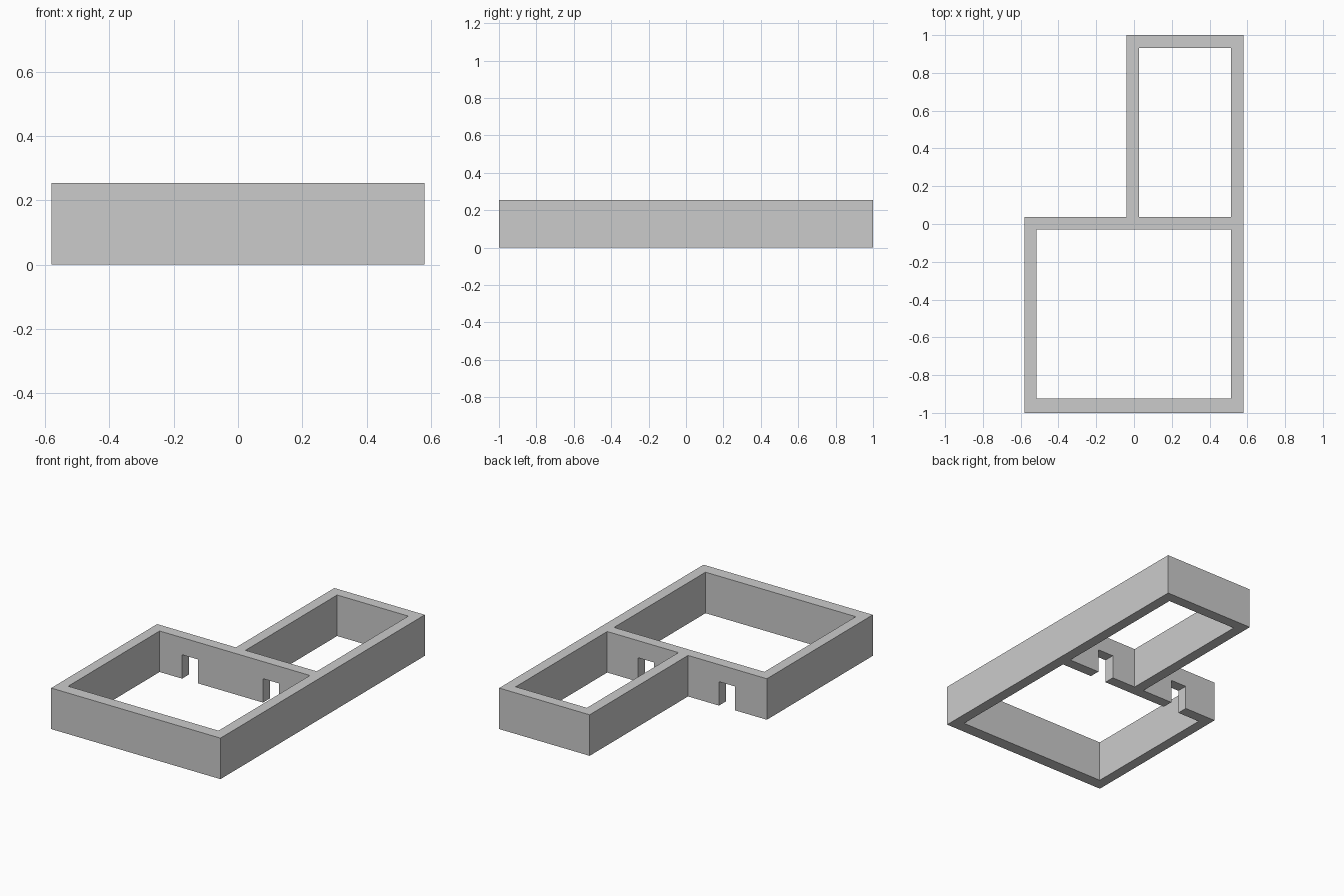
import bpy, bmesh

if "Cube" in bpy.data.objects:
    bpy.data.objects.remove(bpy.data.objects["Cube"])

HEIGHT = 0.254
WALL_Y0, WALL_Y1 = -0.03, 0.037      # partition wall between the two rooms


def prism(name, outline, z0, z1):
    """Extrude a flat outline (counter-clockwise) from z0 to z1."""
    bm = bmesh.new()
    base = bm.faces.new([bm.verts.new((x, y, z0)) for x, y in outline])
    top = bmesh.ops.extrude_face_region(bm, geom=[base])["geom"]
    verts = [v for v in top if isinstance(v, bmesh.types.BMVert)]
    bmesh.ops.translate(bm, verts=verts, vec=(0, 0, z1 - z0))
    bmesh.ops.recalc_face_normals(bm, faces=bm.faces)
    mesh = bpy.data.meshes.new(name)
    bm.to_mesh(mesh)
    bm.free()
    obj = bpy.data.objects.new(name, mesh)
    bpy.context.collection.objects.link(obj)
    return obj


def box(name, x0, x1, y0, y1, z0, z1):
    return prism(name, [(x0, y0), (x1, y0), (x1, y1), (x0, y1)], z0, z1)


# L-shaped outer block of the floor plan
walls = prism("walls", [(-0.58, -1), (0.58, -1), (0.58, 1),
                        (-0.04, 1), (-0.04, WALL_Y1), (-0.58, WALL_Y1)], 0, HEIGHT)

# Open rooms and the two doorways in the partition wall
cutters = [
    box("large_room", -0.516, 0.514, -0.925, WALL_Y0, -0.1, 0.4),
    box("small_room", 0.026, 0.514, WALL_Y1, 0.933, -0.1, 0.4),
    box("outer_doorway", -0.362, -0.252, -0.1, 0.1, -0.1, 0.148),
    box("inner_doorway", 0.192, 0.302, -0.1, 0.1, -0.1, 0.148),
]

bpy.context.view_layer.objects.active = walls
for cutter in cutters:
    cutter.hide_render = True
    mod = walls.modifiers.new(cutter.name, 'BOOLEAN')
    mod.operation = 'DIFFERENCE'
    mod.solver = 'EXACT'
    mod.object = cutter
    bpy.ops.object.modifier_apply(modifier=mod.name)
    bpy.data.objects.remove(cutter)
